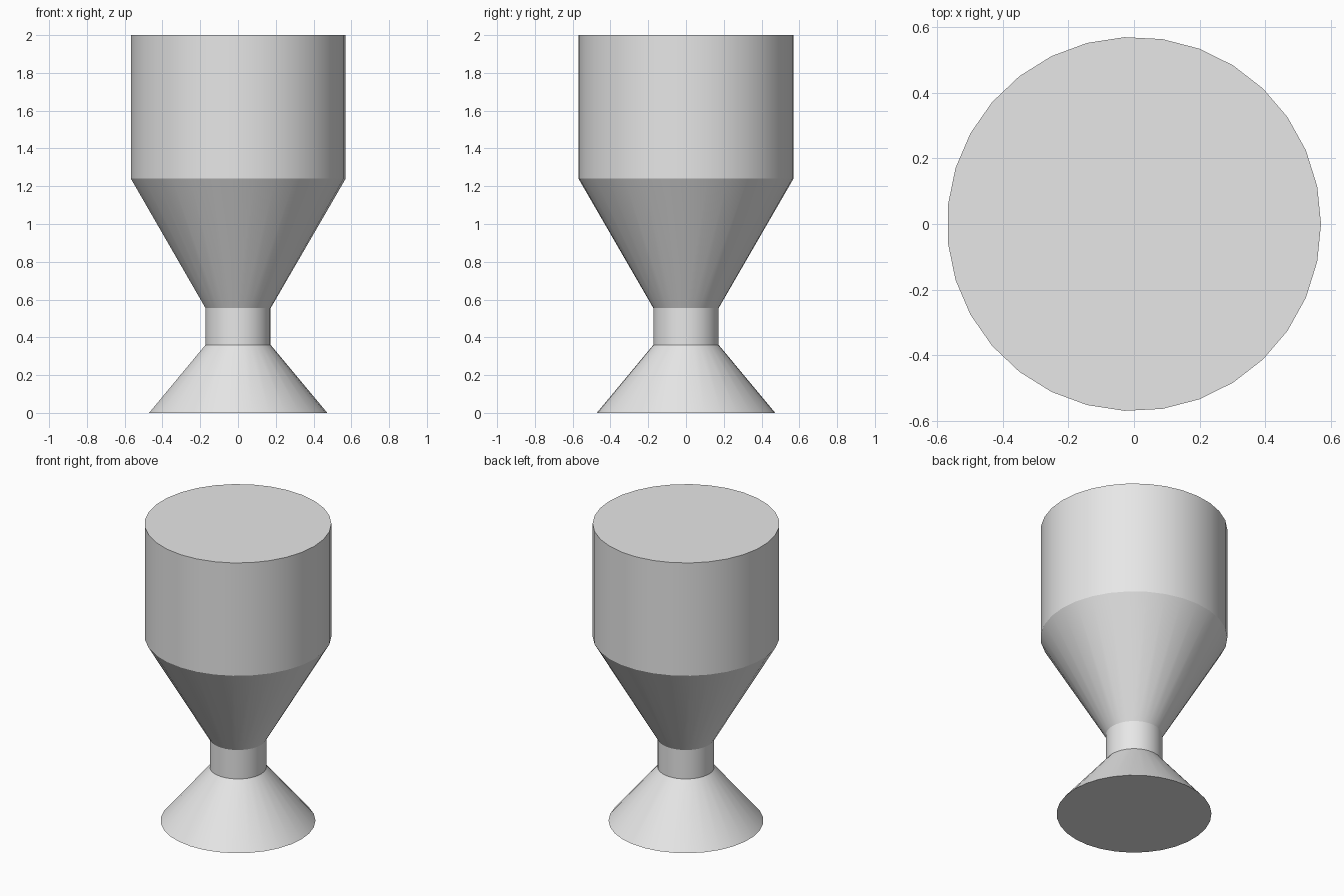
import bpy, bmesh, math

if "Cube" in bpy.data.objects:
    bpy.data.objects.remove(bpy.data.objects["Cube"], do_unlink=True)

SIDES = 31

grey = bpy.data.materials.new("light_grey")
grey.use_nodes = True
colour = (0.8, 0.8, 0.8, 1)
grey.diffuse_color = colour
grey.node_tree.nodes["Principled BSDF"].inputs["Base Color"].default_value = colour


def ring_part(name, lower, upper, cap_bottom=False, cap_top=False):
    """Straight-sided round section between two (radius, height) pairs."""
    bm = bmesh.new()
    rings = []
    for radius, z in (lower, upper):
        ring = []
        for i in range(SIDES):
            a = math.tau * i / SIDES
            ring.append(bm.verts.new((radius * math.cos(a), radius * math.sin(a), z)))
        rings.append(ring)
    low, high = rings
    for i in range(SIDES):
        j = (i + 1) % SIDES
        bm.faces.new((low[i], low[j], high[j], high[i]))
    if cap_bottom:
        bm.faces.new(low[::-1])
    if cap_top:
        bm.faces.new(high)
    mesh = bpy.data.meshes.new(name)
    bm.to_mesh(mesh)
    bm.free()
    mesh.materials.append(grey)
    obj = bpy.data.objects.new(name, mesh)
    bpy.context.collection.objects.link(obj)
    # Round walls smooth, rims and caps sharp
    bpy.ops.object.select_all(action='DESELECT')
    obj.select_set(True)
    bpy.context.view_layer.objects.active = obj
    bpy.ops.object.shade_smooth_by_angle(angle=math.radians(25))
    return obj


# Profile corners shared by neighbouring parts
foot = (0.473, 0)
stem_low = (0.173, 0.36)
stem_high = (0.173, 0.555)
shoulder = (0.57, 1.24)
rim = (0.57, 2)

ring_part("base", foot, stem_low, cap_bottom=True)
ring_part("stem", stem_low, stem_high)
ring_part("funnel", stem_high, shoulder)
ring_part("cup", shoulder, rim, cap_top=True)
